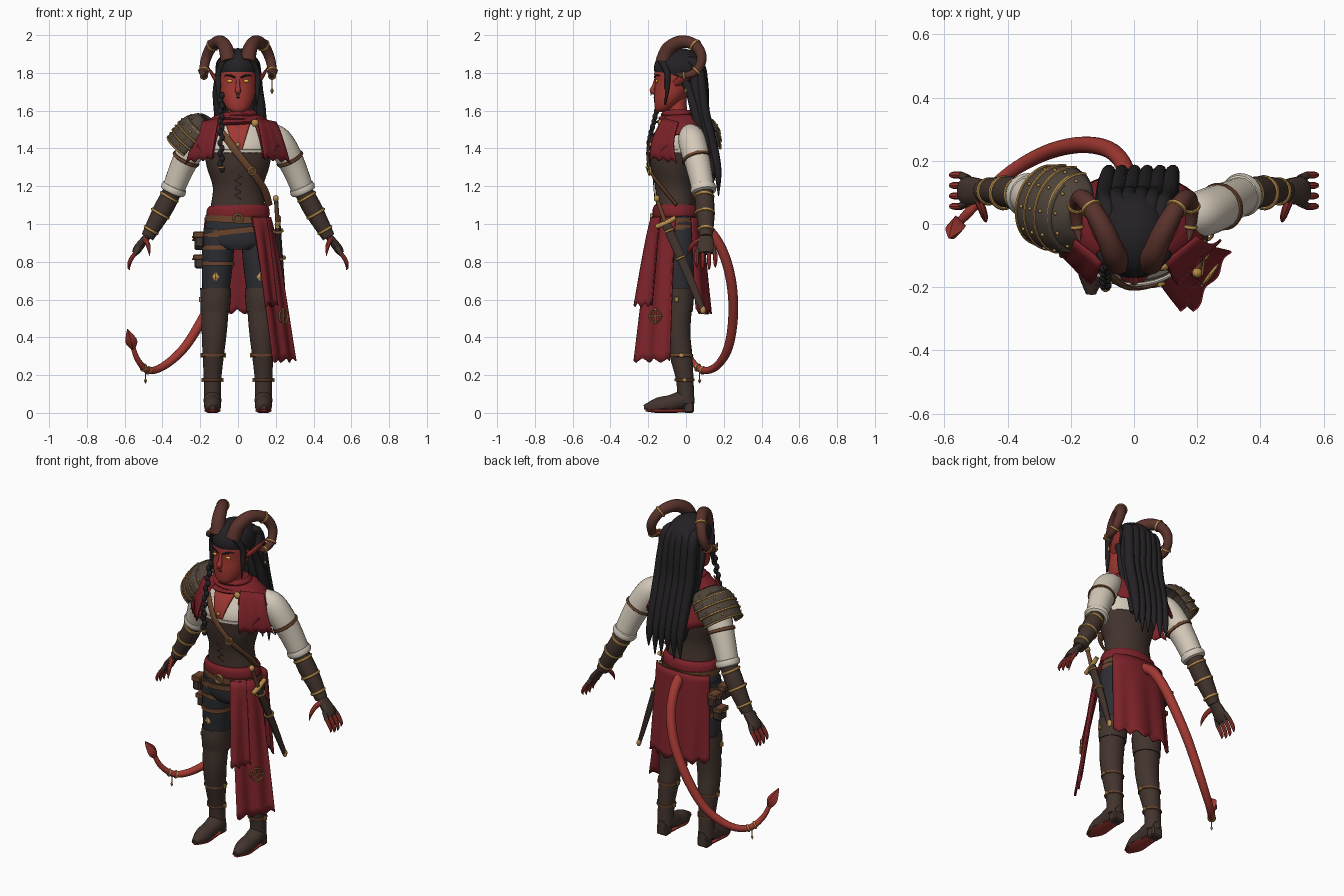
import bpy, bmesh, random
from math import sin, cos, pi, radians
from mathutils import Vector as V, Matrix
random.seed(4)

COL = dict(skin=(.36,.04,.032), cloth=(.2,.016,.022), leather=(.055,.034,.027), horn=(.1,.032,.025),
           linen=(.66,.59,.49), gold=(.48,.27,.07), hair=(.017,.015,.017), pants=(.026,.027,.033),
           strap=(.15,.06,.027), plate=(.075,.056,.042), eye=(.9,.5,.05), dark=(.03,.008,.008))
MATS = {}
for k, c in COL.items():
    MATS[k] = bpy.data.materials.new(k)
    MATS[k].diffuse_color = (*c, 1)

def finish(name, bm, mat, thick=0, angle=40):
    bmesh.ops.recalc_face_normals(bm, faces=bm.faces)
    me = bpy.data.meshes.new(name)
    bm.to_mesh(me); bm.free()
    me.shade_smooth(); me.set_sharp_from_angle(angle=radians(angle))
    me.materials.append(MATS[mat])
    ob = bpy.data.objects.new(name, me)
    bpy.context.collection.objects.link(ob)
    if thick:
        m = ob.modifiers.new("thickness", 'SOLIDIFY'); m.thickness = thick; m.offset = 0
    return ob

def spline(P, sub):
    P = [tuple(p) for p in P]
    Q = [P[0]] + P + [P[-1]]
    out = []
    for i in range(len(P) - 1):
        for j in range(sub):
            t = j / sub
            out.append([.5*(2*b + (c-a)*t + (2*a-5*b+4*c-d)*t*t + (3*b-a-3*c+d)*t**3)
                        for a, b, c, d in zip(*Q[i:i+4])])
    return out + [list(P[-1])]

def skin_rings(name, rings, mat, closed=False):
    bm = bmesh.new()
    R = [[bm.verts.new(p) for p in r] for r in rings]
    n = len(R[0])
    for a, b in list(zip(R, R[1:])) + ([(R[-1], R[0])] if closed else []):
        for i in range(n):
            bm.faces.new((a[i], a[(i+1) % n], b[(i+1) % n], b[i]))
    if not closed:
        bm.faces.new(R[0]); bm.faces.new(R[-1])
    return finish(name, bm, mat)

def loft(name, rings, mat, n=28, sub=4, tilt=0):
    """Stack of horizontal ellipses (x, y, z, rx, ry)."""
    return skin_rings(name, [[(x+rx*cos(a), y+ry*sin(a), z+tilt*cos(a)) for a in (2*pi*i/n for i in range(n))]
                             for x, y, z, rx, ry in spline(rings, sub)], mat)

def tube(name, pts, rad, mat, n=10, sub=5, flat=1, floor=None):
    S = spline([(*p, r) for p, r in zip(pts, rad)], sub)
    C = [V(s[:3]) for s in S]
    a, rings = None, []
    for i, c in enumerate(C):
        t = (C[min(i+1, len(C)-1)] - C[max(i-1, 0)]).normalized()
        a = t.cross(V((0, 1, 0)) if abs(t.y) < .8 else V((1, 0, 0))) if a is None else a - t*a.dot(t)
        a.normalize()
        b = t.cross(a); r = max(S[i][3], .001)
        ring = [c + a*r*flat*cos(2*pi*k/n) + b*r*sin(2*pi*k/n) for k in range(n)]
        if floor is not None:
            ring = [V((p.x, p.y, max(p.z, floor))) for p in ring]
        rings.append(ring)
    return skin_rings(name, rings, mat)

def band(name, c, d, r, minor, mat, ry=None, n=24):
    """Torus around direction d."""
    M = V(d).to_track_quat('Z', 'Y').to_matrix()
    ry = ry or r
    return skin_rings(name, [[V(c) + M @ V(((r+minor*cos(q))*cos(p), (ry+minor*cos(q))*sin(p), 1.3*minor*sin(q)))
                              for q in (2*pi*j/8 for j in range(8))] for p in (2*pi*i/n for i in range(n))],
                      mat, closed=True)

def ball(name, c, s, mat, seg=20, ang=60):
    bm = bmesh.new()
    bmesh.ops.create_uvsphere(bm, u_segments=seg, v_segments=max(seg//2, 2), radius=1,
                              matrix=Matrix.Translation(c) @ Matrix.Diagonal((*s, 1)))
    return finish(name, bm, mat, angle=ang)

def box(name, c, s, mat):
    bm = bmesh.new()
    bmesh.ops.create_cube(bm, size=1, matrix=Matrix.Translation(c) @ Matrix.Diagonal((*s, 1)))
    bmesh.ops.bevel(bm, geom=bm.edges[:], offset=min(s)*.15, segments=1, affect='EDGES')
    return finish(name, bm, mat, angle=30)

def sheet(name, f, nu, nv, mat, thick=.008):
    bm = bmesh.new()
    G = [[bm.verts.new(f(i/nu, j/nv)) for j in range(nv+1)] for i in range(nu+1)]
    for i in range(nu):
        for j in range(nv):
            bm.faces.new((G[i][j], G[i+1][j], G[i+1][j+1], G[i][j+1]))
    return finish(name, bm, mat, thick=thick)

def mx(s, pts): return [(s*p[0], *p[1:]) for p in pts]
SIDES = ((1, "_left"), (-1, "_right"))
mix = lambda a, b, t: a + (b-a)*t

# head and face
loft("head", [(0,-.13,1.592,.03,.025), (0,-.115,1.615,.06,.05), (0,-.085,1.67,.087,.084), (0,-.06,1.74,.1,.105),
              (0,-.055,1.81,.104,.112), (0,-.05,1.87,.085,.09), (0,-.05,1.9,.04,.04)], "skin")
tube("neck", [(0,-.03,1.5), (0,-.045,1.58), (0,-.05,1.68)], [.065,.052,.054], "skin", n=16)
tube("nose", [(0,-.158,1.775), (0,-.17,1.73), (0,-.178,1.705), (0,-.16,1.692)], [.008,.011,.015,.01], "skin")
tube("mouth", [(-.024,-.153,1.667), (0,-.165,1.669), (.024,-.153,1.667)], [.003,.007,.003], "dark", n=8)
band("nose_ring", (0,-.186,1.69), (0,1,0), .009, .002, "gold")
for s, e in SIDES:
    ball("eye"+e, (s*.042,-.155,1.757), (.017,.008,.008), "eye", 12)
    tube("brow"+e, mx(s, [(.015,-.166,1.775), (.045,-.159,1.787), (.072,-.138,1.785)]), [.005,.005,.003], "hair", n=6)
    tube("ear"+e, mx(s, [(.095,-.06,1.74), (.115,-.02,1.765), (.14,.03,1.8), (.155,.07,1.83)]), [.02,.027,.017,.002], "skin", flat=.5)
    # horns with gold bands
    H = mx(s, [(.05,-.12,1.86), (.065,-.09,1.93), (.095,-.02,1.965), (.135,.05,1.945), (.168,.083,1.88),
               (.182,.055,1.81), (.18,-.01,1.785), (.172,-.055,1.80)])
    tube("horn"+e, H, [.042,.038,.034,.03,.027,.023,.016,.003], "horn", n=16, sub=7)
    for i, r in ((3, .031), (5, .024), (6, .017)):
        band("horn_band%d" % i + e, H[i], V(H[i+1])-V(H[i-1]), r, .005, "gold")
tube("horn_chain", [(.18,.0,1.77), (.18,.0,1.72)], [.003,.003], "gold", n=6)
ball("horn_charm", (.18,.0,1.705), (.01,.01,.02), "gold", 4, 10)

# hair
ball("hair_cap", (0,-.035,1.825), (.115,.135,.106), "hair", 32)
for row, (cnt, back) in enumerate(((6, 0), (5, -.028))):
    for i in range(cnt):
        x = mix(-.092, .092, i/(cnt-1)); c = 1 - (x/.12)**2
        end = 1.14 + .13*random.random() + .05*row; dx = .022
        tube("hair_strand_%d_%d" % (row, i), [(x*.7,-.03,1.84+.045*c), (x*.95,.045+.02*c,1.85), (x*1.05+.004,.07+.02*c+back,1.74),
             (x*1.1+.01,.095+back,1.6), (x*1.1+dx*.7,.14+back,1.42), (x*1.1+dx,.168+back,1.28), (x*1.15+dx,.172+back,end)],
             [.022,.028,.029,.03,.027,.02,.003], "hair", n=10)
for s, e in SIDES:
    tube("side_lock"+e, mx(s, [(.07,-.13,1.87), (.101,-.1,1.8), (.104,-.1,1.72), (.1,-.11,1.63)]), [.018,.017,.013,.003], "hair")
    tube("back_lock"+e, [(s*.095,-.03,1.8), (s*.11,.02,1.7), (s*.112+.012,.055,1.57), (s*.105+.015,.1,1.4), (s*.1+.015,.13,1.28)], [.022,.024,.026,.02,.003], "hair")
for i in range(15):
    t = i/14
    ball("braid_%d" % i, (-.09+.005*(-1)**i, -.135-.062*min(1, t*1.6), mix(1.68, 1.29, t)), (.015,.015-.003*t,.02), "hair", 10)
band("braid_ring", (-.09,-.198,1.30), (0,0,1), .013, .004, "gold")

# torso: shirt, open chest, corset, laces
loft("shirt", [(0,-.06,1.34,.165,.122), (0,-.055,1.42,.178,.118), (0,-.03,1.5,.165,.095), (0,-.025,1.54,.12,.075), (0,-.03,1.57,.06,.06)], "linen")
def chest(u, v):
    z = mix(1.385, 1.55, v); x = (2*u-1)*mix(.02, .07, v)
    return (x, -.18 + .075*v*v + 1.2*x*x, z)
sheet("open_chest", chest, 8, 8, "skin", .012)
loft("corset", [(0,-.05,1.03,.158,.113), (0,-.055,1.12,.14,.105), (0,-.06,1.2,.134,.105), (0,-.067,1.3,.165,.12), (0,-.07,1.385,.18,.125)], "leather")
band("corset_trim", (0,-.07,1.385), (0,0,1), .176, .007, "linen", .122, 32)
tube("corset_laces", [(.018*(-1)**i, -.165-.0016*i, 1.13+.02*i) for i in range(10)], [.0025]*10, "strap", n=6, sub=1)
tube("chest_strap", [(-.1,-.14,1.5), (-.05,-.185,1.44), (0,-.203,1.37), (.08,-.182,1.27), (.14,-.115,1.18), (.165,-.05,1.1)], [.008]*6, "strap", flat=2.4)
band("strap_buckle", (.075,-.193,1.28), (.2,-1,0), .02, .005, "gold")
ball("chest_stud", (0,-.187,1.42), (.012,.008,.012), "gold", 10)

# ragged shoulder cape and scarf
def cape(u, v):
    a = radians(mix(-60, 240, u)); w = v*(1-.38*abs(cos(a))**5)
    rx = .08+.175*min(1, w*1.15)**.75; ry = .07+.105*w**.7
    rag = .035*abs((u*13) % 1-.5)*v**6
    return (rx*cos(a), -.02+ry*sin(a)*1.02, 1.578-.05*w-.2*w*w+rag)
sheet("shoulder_cape", cape, 52, 10, "cloth")
for s, e in SIDES:
    sheet("cape_flap"+e, lambda u, v: (s*mix(mix(.1,.2,u), mix(.14,.275,u), v**.8), mix(-.12+.08*u,-.19+.14*u,v)-.02*sin(pi*v),
          1.56-.02*u-v*(.2+.04*abs((u*3) % 1-.5))), 12, 6, "cloth")
for i in range(3):
    loft("scarf_%d" % i, [(0,-.035-.004*i,1.525+.02*i,.12-.012*i,.1-.01*i), (0,-.04,1.54+.02*i,.132-.015*i,.118-.012*i), (0,-.04,1.558+.02*i,.112-.014*i,.095-.01*i)], "cloth", tilt=.008*(-1)**i)
ball("scarf_clasp", (.09,-.135,1.535), (.02,.014,.02), "gold", 12)

# arms, bracers and clawed hands
for s, e in SIDES:
    tube("sleeve"+e, mx(s, [(.15,.02,1.48), (.205,.03,1.45), (.255,.048,1.38), (.3,.07,1.29), (.34,.09,1.19)]), [.055,.072,.073,.066,.06], "linen", n=18)
    band("sleeve_cuff"+e, (s*.341,.092,1.185), (s*.4,.15,-.9), .052, .018, "linen")
    band("sleeve_strap"+e, (s*.275,.055,1.345), (s*.45,.25,-.85), .07, .008, "strap")
    B = mx(s, [(.343,.093,1.18), (.39,.1,1.09), (.435,.105,1.01), (.48,.105,.93)])
    tube("bracer"+e, B, [.048,.051,.044,.034], "leather", n=16)
    for t, r in ((.15, .05), (.5, .05), (.85, .039)):
        band("bracer_ring"+e, V(B[0]).lerp(V(B[3]), t), (s*.5,.04,-.86), r, .006, "gold")
    tube("hand"+e, mx(s, [(.47,.105,.945), (.5,.105,.91), (.53,.105,.87), (.545,.105,.845)]), [.034,.042,.046,.036], "leather", n=14, flat=.5)
    for i in range(4):
        y = .068+.025*i; k = .012*(i in (1, 2)); o = .02*(i-1.5)*.4
        tube("glove_finger_%d" % i + e, mx(s, [(.525,y,.875), (.55,y+o,.835)]), [.013,.012], "leather", sub=2)
        tube("finger_claw_%d" % i + e, mx(s, [(.545,y+o,.845), (.568,y+o,.81), (.578,y+o,.785-k), (.574,y+o,.768-k)]), [.011,.011,.008,.001], "skin", n=8)
    tube("thumb"+e, mx(s, [(.495,.085,.92), (.48,.045,.9), (.472,.02,.87), (.468,.005,.83)]), [.015,.013,.01,.001], "skin", n=8)

# layered pauldron on one shoulder
D = V((-.6,.2,-.75)).normalized(); U = (V((-.75,0,.65)) - D*V((-.75,0,.65)).dot(D)).normalized(); W = D.cross(U)
def arc(c, r, t): return c + U*r*cos(t) + W*r*1.08*sin(t)
for i in range(4):
    c0 = V((-.145,.025,1.54)).lerp(V((-.275,.055,1.4)), i/4); c1 = c0 + D*.06
    r0, r1 = (.06, .105, .112, .11)[i], (.112, .124, .122, .114)[i]
    sheet("pauldron_plate_%d" % i, lambda u, v: arc(c0.lerp(c1, v), mix(r0, r1, v**.6), mix(-1.7, 1.7, u)), 20, 4, "plate", .01)
    tube("pauldron_rim_%d" % i, [arc(c1, r1+.003, mix(-1.7, 1.7, k/12)) for k in range(13)], [.006]*13, "gold", n=6, sub=2)
    for k in range(5):
        ball("pauldron_rivet", arc(c0.lerp(c1, .6), mix(r0, r1, .74)+.006, -1.2+.6*k), (.006,)*3, "gold", 8)

# hips, sash, belts
loft("hips", [(0,-.04,1.05,.16,.108), (0,-.04,.97,.178,.115), (0,-.04,.9,.168,.11), (0,-.04,.865,.1,.095)], "pants")
loft("sash", [(0,-.05,1.03,.158,.118), (0,-.05,1.045,.168,.126), (0,-.052,1.08,.164,.124), (0,-.054,1.1,.15,.112)], "cloth", tilt=.004)
loft("belt", [(0,-.05,1.005,.172,.128), (0,-.05,1.04,.172,.13)], "strap", sub=1, tilt=-.008)
loft("hip_belt", [(0,-.04,.95,.184,.122), (0,-.04,.98,.182,.124)], "strap", sub=1, tilt=.02)
band("belt_buckle", (0,-.184,1.028), (0,1,0), .023, .006, "gold")

# front-side tabard, back skirt
def tabard(x0, bot, zb, off, umax):
    def f(u, v):
        rag = .05*abs((u*3+.3) % 1-.5)*v**8; u = u*umax
        a = radians(mix(-66, -2, u)); q = v**.85
        fold = .007*sin(u*13)*min(1, v*3)
        x = mix(.172*cos(a)+off*.5, mix(x0, bot[0], u), q); y = mix(-.05-.132*sin(-a)-off, mix(-.275, bot[1], u), q)
        return (x+fold*.8, y-fold*.7, mix(1.035, zb, v)+rag)
    return f
long = tabard(.185, (.305,-.085), .265, 0, 1)
sheet("tabard_long", long, 32, 16, "cloth")
sheet("tabard_short", tabard(.145, (.27,-.085), .56, .012, .5), 20, 12, "cloth")
N = V((.79,-.6,.05)); E = V(long(.58, .68)) + N*.012
band("tabard_emblem", E, N, .036, .004, "gold")
for a in (0, pi/2):
    d = V((.6*cos(a),.79*cos(a),sin(a)))*.045
    tube("emblem_bar", [E-d, E+d], [.004,.004], "gold", n=6, sub=1)
def skirt(u, v):
    a = radians(mix(18, 163, u)); k = 1+.08*v; s = max(sin(a), 0)**.5
    return (.182*cos(a)*k+.006*sin(u*24)*v, -.045+.128*s+.045*v*s+.008*sin(u*20)*v, mix(1.035, .52, v)+.06*abs((u*6) % 1-.5)*v**8)
sheet("back_skirt", skirt, 40, 14, "cloth")

# legs, boots, feet
for s, e in SIDES:
    loft("thigh"+e, mx(s, [(.1,-.04,.98,.082,.092), (.108,-.04,.82,.084,.085), (.118,-.035,.62,.07,.07)]), "pants")
    loft("boot_shaft"+e, mx(s, [(.122,-.037,.54,.072,.067), (.126,-.04,.42,.066,.063), (.131,-.026,.3,.056,.06), (.135,-.006,.17,.046,.046), (.135,.0,.05,.045,.045)]), "leather")
    loft("boot_cuff"+e, mx(s, [(.118,-.035,.66,.082,.077), (.119,-.037,.6,.08,.078), (.121,-.036,.535,.077,.071)]), "leather")
    box("boot_cuff_stud"+e, (s*.2,-.05,.6), (.014,.022,.025), "gold")
    for z, x, y, r in ((.305,.131,-.025,.058), (.175,.135,-.008,.048)):
        band("boot_strap"+e, (s*x,y,z), (0,0,1), r, .006, "strap")
        for k in (-1, 1):
            box("boot_strap_buckle"+e, (s*x+k*(r+.004),y,z), (.012,.02,.022), "gold")
    tube("foot"+e, mx(s, [(.135,.035,.06), (.135,-.01,.07), (.135,-.08,.05), (.135,-.15,.036), (.136,-.222,.026)]), [.03,.047,.045,.044,.016], "leather", n=16, floor=.018)
    tube("sole"+e, mx(s, [(.135,.0,.012), (.135,-.08,.012), (.135,-.15,.012), (.136,-.215,.012)]), [.034,.04,.043,.014], "skin", flat=.3, floor=0)
    box("heel"+e, (s*.135,.015,.03), (.07,.055,.06), "leather")
    ball("thigh_diamond"+e, (s*.118,-.12,.72), (.02,.008,.026), "gold", 4, 10)

# thigh straps and pouches
for z in (.93, .865, .78):
    loft("thigh_strap", [(-.106,-.04,z,.088,.093), (-.106,-.04,z+.022,.088,.093)], "strap", sub=1)
for i, (y, z, h) in enumerate(((-.07,.915,.08), (.02,.9,.075), (-.03,.8,.07))):
    box("thigh_pouch_%d" % i, (-.205,y,z), (.05,.07,h), "leather")
    box("pouch_flap_%d" % i, (-.208,y,z+h*.35), (.058,.076,h*.4), "strap")
    ball("pouch_stud_%d" % i, (-.238,y,z+h*.2), (.006,)*3, "gold", 8)

# sheathed sword
tube("scabbard", [(.21,-.105,1.0), (.228,.0,.76), (.248,.085,.55)], [.026,.024,.016], "leather", flat=.6)
ball("scabbard_tip", (.249,.09,.545), (.012,.016,.022), "gold", 10)
for t in (.08, .4):
    band("scabbard_ring", V((.21,-.105,1.0)).lerp(V((.248,.085,.55)), t), (.045,.19,-.45), .024, .005, "gold")
tube("sword_grip", [(.21,-.107,1.0), (.202,-.15,1.12)], [.012,.011], "strap", sub=2)
tube("sword_guard", [(.208,-.16,.985), (.212,-.107,1.005), (.216,-.055,1.035)], [.012,.014,.012], "gold")
ball("sword_pommel", (.2,-.155,1.135), (.016,.016,.018), "gold", 12)

# tail with spade tip and charm
T = [(-.005,.06,1.0), (-.018,.135,.95), (-.04,.2,.84), (-.09,.24,.69), (-.175,.25,.52), (-.28,.225,.35), (-.39,.165,.25), (-.475,.09,.225), (-.53,.03,.28), (-.56,.0,.36)]
tube("tail", T, [.03,.028,.027,.027,.026,.024,.021,.018,.015,.012], "skin", n=14, sub=6)
tube("tail_spade", [(-.555,.005,.335), (-.562,-.005,.37), (-.572,-.022,.4), (-.586,-.045,.445)], [.01,.034,.028,.001], "skin", n=4, sub=2, flat=.9)
for p in (V((-.475,.09,.225)), V((-.5,.062,.24))):
    band("tail_ring", p, (-.6,-.65,.25), .018, .005, "gold")
tube("tail_chain", [(-.49,.072,.22), (-.49,.072,.18)], [.003,.003], "gold", n=6, sub=1)
ball("tail_charm", (-.49,.072,.17), (.009,.009,.016), "gold", 4, 10)
